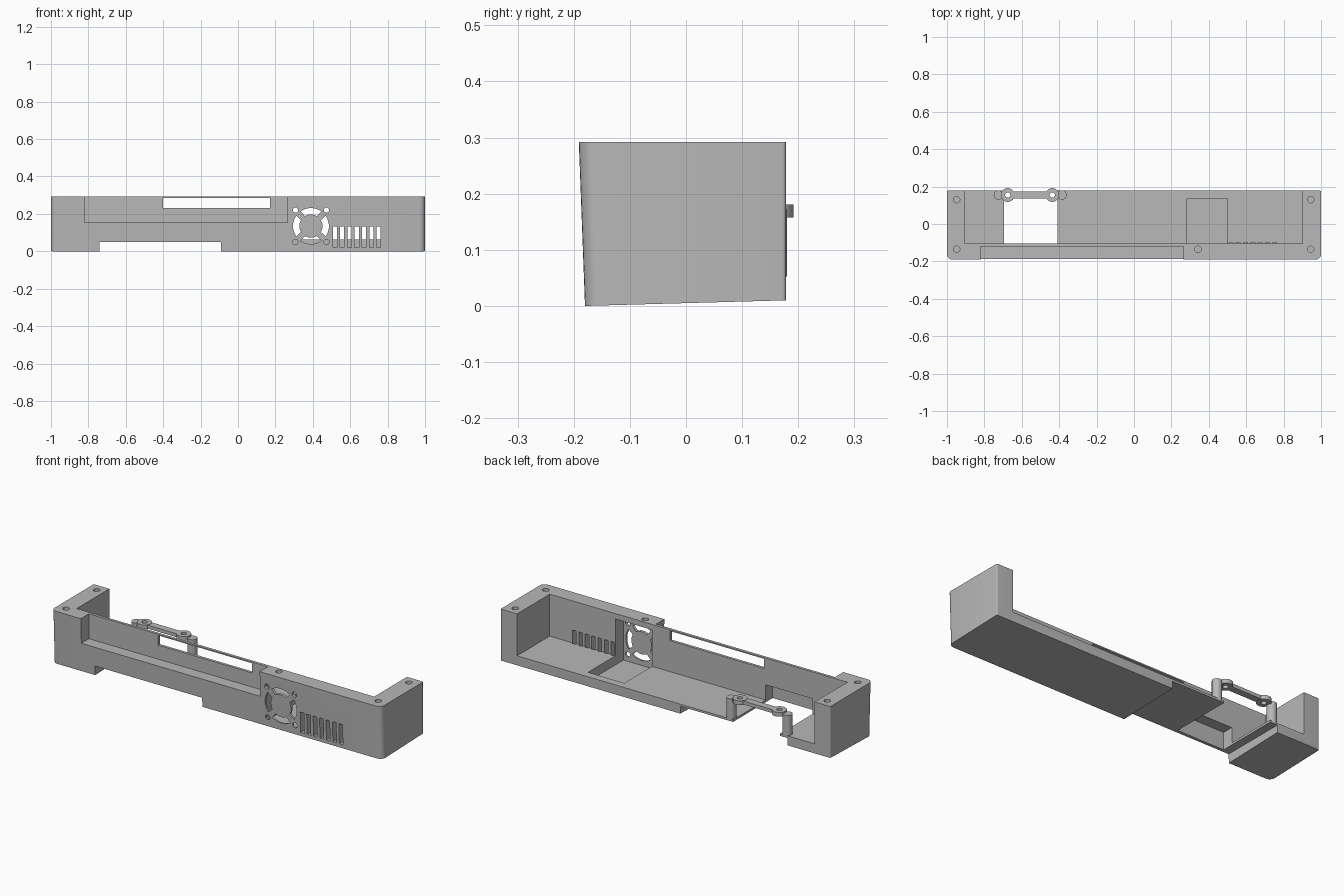
import bpy, bmesh, math
from mathutils import Vector, Matrix

if "Cube" in bpy.data.objects:
    bpy.data.objects.remove(bpy.data.objects["Cube"])

grey = bpy.data.materials.new("light grey plastic")
grey.diffuse_color = (0.48, 0.48, 0.48, 1)
grey.use_nodes = True
grey.node_tree.nodes["Principled BSDF"].inputs["Base Color"].default_value = grey.diffuse_color


def prism(name, low, high):
    """Solid between two matching closed outlines."""
    bm = bmesh.new()
    a = [bm.verts.new(p) for p in low]
    b = [bm.verts.new(p) for p in high]
    n = len(a)
    bm.faces.new(a[::-1])
    bm.faces.new(b)
    for i in range(n):
        j = (i + 1) % n
        bm.faces.new((a[i], a[j], b[j], b[i]))
    bmesh.ops.recalc_face_normals(bm, faces=bm.faces)
    me = bpy.data.meshes.new(name)
    bm.to_mesh(me)
    bm.free()
    me.materials.append(grey)
    ob = bpy.data.objects.new(name, me)
    bpy.context.collection.objects.link(ob)
    return ob


def box(name, x0, x1, y0, y1, z0, z1):
    ring = [(x0, y0), (x1, y0), (x1, y1), (x0, y1)]
    return prism(name, [(x, y, z0) for x, y in ring], [(x, y, z1) for x, y in ring])


def circle(cx, cy, r, n=24):
    return [(cx + r * math.cos(2 * math.pi * i / n), cy + r * math.sin(2 * math.pi * i / n))
            for i in range(n)]


def rod(name, cx, cy, r, z0, z1):
    ring = circle(cx, cy, r)
    return prism(name, [(x, y, z0) for x, y in ring], [(x, y, z1) for x, y in ring])


def through_front(name, ring, y0, y1):
    """Solid with an outline in the xz plane."""
    return prism(name, [(x, y0, z) for x, z in ring], [(x, y1, z) for x, z in ring])


def combine(ob, tool, operation="DIFFERENCE"):
    mod = ob.modifiers.new("bool", "BOOLEAN")
    mod.operation = operation
    mod.solver = "EXACT"
    mod.object = tool
    bpy.context.view_layer.objects.active = ob
    bpy.ops.object.modifier_apply(modifier=mod.name)
    bpy.data.objects.remove(tool)


def outline(y_front, y_back):
    """Rounded rectangle, larger radius on the front corners."""
    pts = []
    for cx, cy, r, start in ((-1, y_front, 0.03, 180), (1, y_front, 0.03, 270),
                             (1, y_back, 0.006, 0), (-1, y_back, 0.006, 90)):
        ox = cx - math.copysign(r, cx)
        oy = cy + (r if cy < 0 else -r)
        for k in range(7):
            t = math.radians(start + 15 * k)
            pts.append((ox + r * math.cos(t), oy + r * math.sin(t)))
    return pts


# Main housing with leaning front and slightly sloped bottom
low = [(x, y, 0.01 * (y + 0.18) / 0.36) for x, y in outline(-0.18, 0.178)]
high = [(x, y, 0.292) for x, y in outline(-0.191, 0.178)]
housing = prism("housing", low, high)

# Open interior, bottom notch, rear floor opening, front ledge, slot, fan pocket
for dims in ((-0.905, 0.9, -0.105, 1, 0.062, 1),
             (-0.74, -0.09, -1, 1, -1, 0.05),
             (-0.695, -0.41, -0.103, 1, -1, 0.2),
             (-0.695, -0.41, -0.165, 0, -1, 0.145),
             (-0.82, 0.265, -1, -0.12, 0.155, 1),
             (-0.4, 0.17, -1, 0, 0.232, 0.285),
             (0.28, 0.5, -0.172, 0.135, 0.012, 0.262)):
    combine(housing, box("cutter", *dims))

# Vent slots
for i in range(7):
    x = 0.507 + i * 0.039
    combine(housing, box("cutter", x, x + 0.022, -1, -0.1, 0.02, 0.132))

# Fan grille: four arc openings and four corner holes
fx, fz = 0.39, 0.135
for q in range(4):
    mid = q * math.pi / 2
    arc = []
    for r, span in ((0.096, 35), (0.062, -31)):
        for k in range(11):
            t = mid + math.radians(-span + 2 * span * k / 10)
            arc.append((fx + r * math.cos(t), fz + r * math.sin(t)))
    combine(housing, through_front("cutter", arc, -0.3, -0.15))
    sx, sz = (1 if q in (0, 3) else -1), (1 if q < 2 else -1)
    ring = circle(fx + 0.083 * sx, fz + 0.085 * sz, 0.014, 16)
    combine(housing, through_front("cutter", ring, -0.3, -0.15))

# Screw holes in the top rim
for x, y in ((-0.948, 0.13), (0.945, 0.13), (-0.948, -0.135), (0.945, -0.135), (0.342, -0.135)):
    combine(housing, rod("cutter", x, y, 0.017, 0.22 if abs(x) > 0.5 else 0.27, 1))

# Support posts beside the rear opening
posts = [rod("support_post", x, 0.155, 0.025, 0.052, 0.172) for x in (-0.725, -0.385)]

# Clamp bar with two round eyelets
clamp = box("clamp_bar", -0.675, -0.437, 0.136, 0.174, 0.16, 0.179)
for x in (-0.675, -0.437):
    combine(clamp, rod("eyelet", x, 0.155, 0.037, 0.158, 0.181), "UNION")
for x in (-0.675, -0.437):
    combine(clamp, rod("cutter", x, 0.155, 0.014, 0, 1))

# Smooth the rounded faces, keep the edges crisp
for ob in [housing, clamp] + posts:
    bpy.ops.object.select_all(action="DESELECT")
    ob.select_set(True)
    bpy.context.view_layer.objects.active = ob
    bpy.ops.object.shade_smooth_by_angle(angle=math.radians(30))
